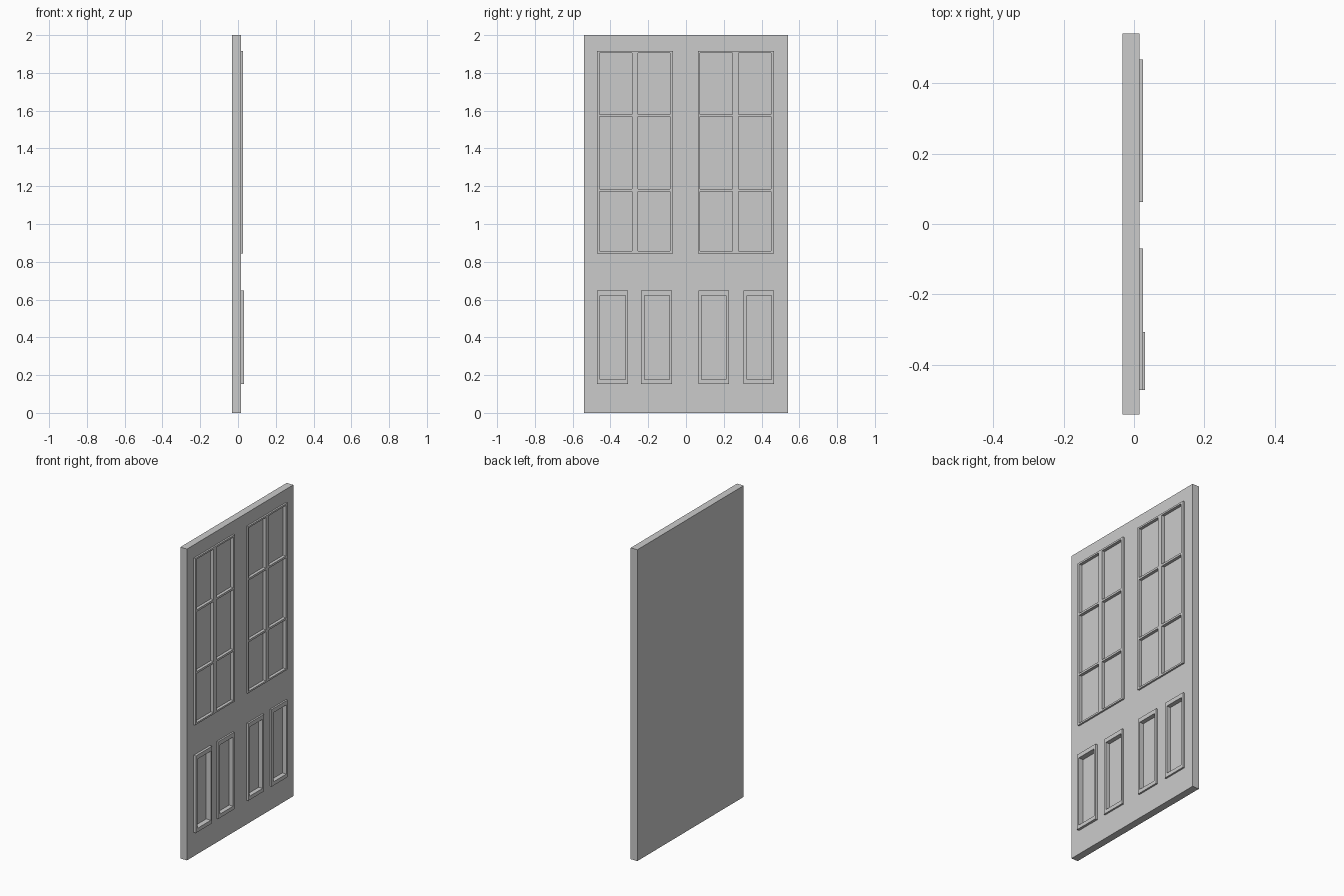
import bpy

if "Cube" in bpy.data.objects:
    bpy.data.objects.remove(bpy.data.objects["Cube"])

BACK, FACE, RAISED = -0.032, 0.015, 0.026


def box(name, x, y, z):
    bpy.ops.mesh.primitive_cube_add(size=1)
    ob = bpy.context.object
    ob.name = name
    for v in ob.data.vertices:
        v.co = [r[0] if c < 0 else r[1] for c, r in zip(v.co, (x, y, z))]
    return ob


def boolean(target, tool, op):
    m = target.modifiers.new(op.lower(), 'BOOLEAN')
    m.operation, m.object, m.solver = op, tool, 'EXACT'
    bpy.context.view_layer.objects.active = target
    bpy.ops.object.modifier_apply(modifier=m.name)
    bpy.data.objects.remove(tool, do_unlink=True)


# Door slab
door = box("double_door", (BACK, FACE), (-0.54, 0.54), (0, 2))

# Raised window mouldings, each with two columns and three rows of panes
rows = [(0.856, 1.171), (1.184, 1.568), (1.581, 1.905)]
windows = [((-0.471, -0.069), [(-0.457, -0.287), (-0.254, -0.085)]),
           ((0.063, 0.467), [(0.075, 0.246), (0.278, 0.449)])]
for outer, columns in windows:
    boolean(door, box("window_moulding", (0, RAISED), outer, (0.845, 1.916)), 'UNION')
    for y in columns:
        for z in rows:
            boolean(door, box("pane", (0.007, 0.1), y, z), 'DIFFERENCE')

# Raised lower panels with deeper recesses; the first stands slightly prouder
panels = [((-0.471, -0.307), (-0.456, -0.320), 0.031),
          ((-0.238, -0.074), (-0.220, -0.087), RAISED),
          ((0.067, 0.228), (0.082, 0.212), RAISED),
          ((0.305, 0.467), (0.323, 0.453), RAISED)]
for outer, inner, top in panels:
    boolean(door, box("panel_moulding", (0, top), outer, (0.154, 0.649)), 'UNION')
    boolean(door, box("panel_recess", (-0.002, 0.1), inner, (0.178, 0.622)), 'DIFFERENCE')
